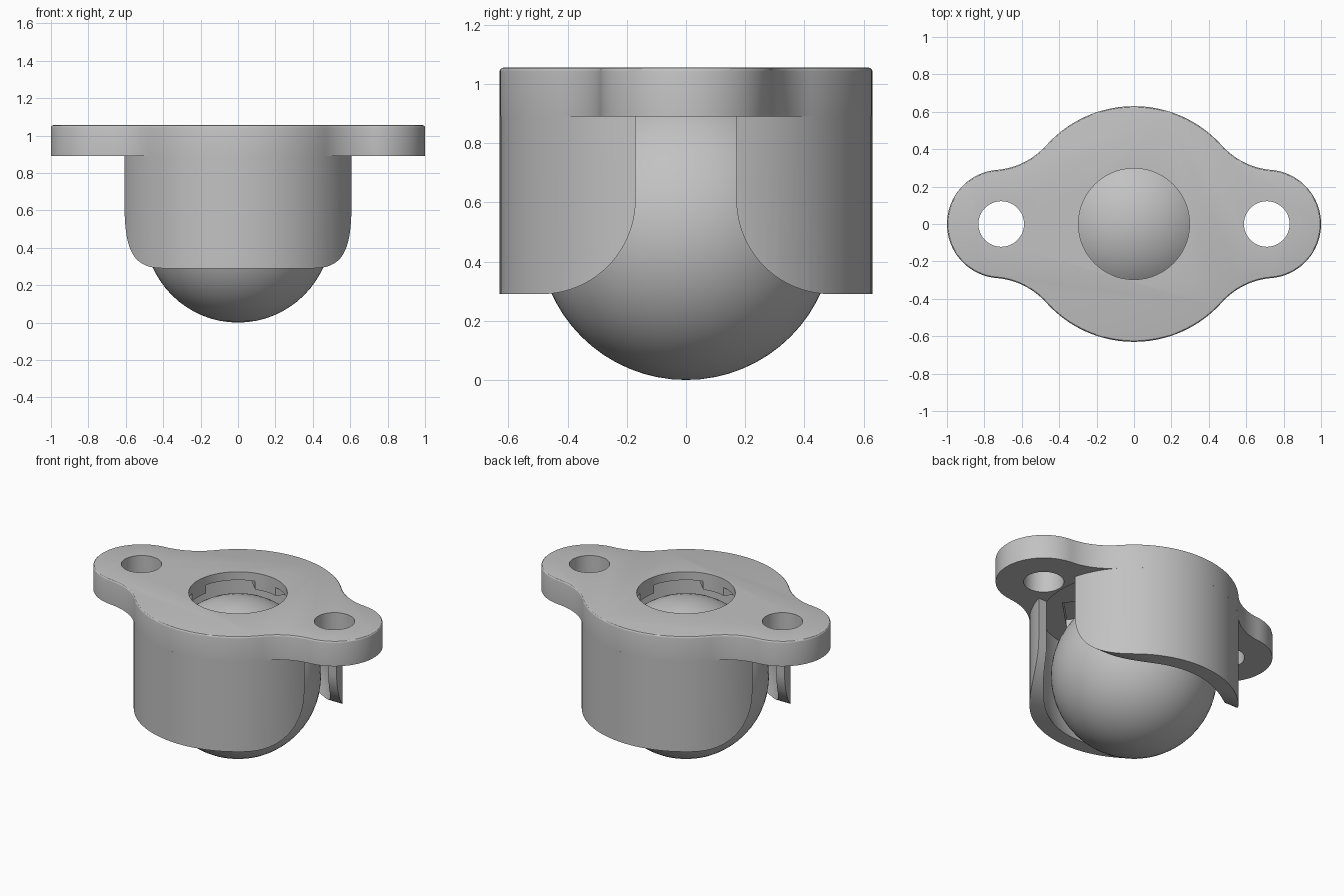
import bpy, bmesh, math
from mathutils import Matrix, Vector

cube = bpy.data.objects.get("Cube")
if cube:
    bpy.data.objects.remove(cube, do_unlink=True)

grey = bpy.data.materials.new("satin grey")
grey.use_nodes = True
grey.diffuse_color = (0.54, 0.54, 0.54, 1)
grey.node_tree.nodes["Principled BSDF"].inputs["Base Color"].default_value = (0.54, 0.54, 0.54, 1)

R_BODY, R_CAVITY, R_LOBE, R_FILLET, LOBE_X = 0.63, 0.57, 0.29, 0.40, 0.71
Z_RIM, Z_FLANGE, Z_TOP, BALL_R = 0.29, 0.89, 1.055, 0.50


def finish(name, bm):
    bmesh.ops.recalc_face_normals(bm, faces=bm.faces)
    mesh = bpy.data.meshes.new(name)
    bm.to_mesh(mesh)
    bm.free()
    mesh.materials.append(grey)
    ob = bpy.data.objects.new(name, mesh)
    bpy.context.collection.objects.link(ob)
    return ob


def prism(name, points, depth):
    """Extrude a closed 3D outline along the depth vector."""
    bm = bmesh.new()
    face = bm.faces.new([bm.verts.new(p) for p in points])
    ext = bmesh.ops.extrude_face_region(bm, geom=[face])
    bmesh.ops.translate(bm, vec=Vector(depth),
                        verts=[v for v in ext["geom"] if isinstance(v, bmesh.types.BMVert)])
    return finish(name, bm)


def arc(cx, cy, r, a0, a1, n):
    return [(cx + r * math.cos(a0 + (a1 - a0) * i / n),
             cy + r * math.sin(a0 + (a1 - a0) * i / n)) for i in range(n + 1)]


def cylinder(name, r, z0, z1, x=0, n=96):
    ring = arc(x, 0, r, 0, math.tau, n)[:-1]
    return prism(name, [(px, py, z0) for px, py in ring], (0, 0, z1 - z0))


def lathe(name, profile, steps=96):
    """Spin a profile of (radius, z) that starts and ends on the axis."""
    bm = bmesh.new()
    vs = [bm.verts.new((r, 0, z)) for r, z in profile]
    es = [bm.edges.new(pair) for pair in zip(vs, vs[1:])]
    bmesh.ops.spin(bm, geom=vs + es, cent=(0, 0, 0), axis=(0, 0, 1),
                   angle=math.tau, steps=steps, use_duplicate=False)
    bmesh.ops.remove_doubles(bm, verts=bm.verts, dist=1e-5)
    return finish(name, bm)


def apply_modifiers(ob):
    deps = bpy.context.evaluated_depsgraph_get()
    mesh = bpy.data.meshes.new_from_object(ob.evaluated_get(deps))
    ob.modifiers.clear()
    ob.data = mesh


def cut(ob, cutter):
    mod = ob.modifiers.new("cut", "BOOLEAN")
    mod.operation, mod.solver, mod.object = "DIFFERENCE", "EXACT", cutter
    apply_modifiers(ob)
    bpy.data.objects.remove(cutter, do_unlink=True)


def smooth(ob, degrees=30):
    bpy.ops.object.select_all(action="DESELECT")
    ob.select_set(True)
    bpy.context.view_layer.objects.active = ob
    bpy.ops.object.shade_smooth_by_angle(angle=math.radians(degrees))


def cavity():
    # Straight bore above the ball centre, rounded bowl below it
    bowl = arc(0, BALL_R, R_CAVITY, -math.pi / 2, 0, 24)
    bowl[0] = (0, BALL_R - R_CAVITY)
    return lathe("cavity_cutter", bowl + [(R_CAVITY, 0.945), (0, 0.945)])


# Flange outline: body circle, concave fillet and lobe in one quarter, then mirrored
d = LOBE_X
fx = (d * d + (R_BODY + R_FILLET) ** 2 - (R_LOBE + R_FILLET) ** 2) / (2 * d)
fy = math.sqrt((R_BODY + R_FILLET) ** 2 - fx * fx)
a_body = math.atan2(fy, fx)
a_lobe = math.atan2(fy, fx - d)
quarter = (arc(d, 0, R_LOBE, 0, a_lobe, 24)
           + arc(fx, fy, R_FILLET, a_lobe - math.pi, a_body - math.pi, 16)[1:]
           + arc(0, 0, R_BODY, a_body, math.pi / 2, 16)[1:])
half = quarter + [(-x, y) for x, y in reversed(quarter[:-1])]
outline = half + [(x, -y) for x, y in reversed(half[1:-1])]

flange = prism("flange", [(x, y, Z_FLANGE) for x, y in outline], (0, 0, Z_TOP - Z_FLANGE))

# Softened upper edge
bm = bmesh.new()
bm.from_mesh(flange.data)
top = [e for e in bm.edges if all(v.co.z > Z_TOP - 0.001 for v in e.verts)]
bmesh.ops.bevel(bm, geom=top, offset=0.012, segments=3, profile=0.5, affect="EDGES")
bm.to_mesh(flange.data)
bm.free()

# Screw holes, ball opening and bore
for side in (-1, 1):
    cut(flange, cylinder("screw_cutter", 0.122, 0.8, 1.2, side * LOBE_X, 48))
cut(flange, cylinder("opening_cutter", 0.297, 0.8, 1.2))
cut(flange, cavity())

# Diagonal notches under the opening
for turn in (1, -1):
    notch = prism("notch_cutter", [(-0.42, -0.15, 0.9), (0.42, -0.15, 0.9),
                                   (0.42, 0.15, 0.9), (-0.42, 0.15, 0.9)], (0, 0, 0.1))
    notch.data.transform(Matrix.Rotation(turn * math.pi / 4, 4, "Z"))
    cut(flange, notch)
smooth(flange)

# Housing walls: a cup with a flared slot through both ends
housing = cylinder("housing_walls", R_BODY, Z_RIM, Z_FLANGE)
cut(housing, cavity())
flare = arc(0.49, 0.61, 0.32, math.pi, 1.5 * math.pi, 20)
right = [(0.17, 1.0)] + flare + [(0.49, 0.1)]
slot = right + [(-y, z) for y, z in reversed(right)]
cut(housing, prism("slot_cutter", [(-1, y, z) for y, z in slot], (2, 0, 0)))
smooth(housing)

# Rolling ball
bm = bmesh.new()
bmesh.ops.create_uvsphere(bm, u_segments=64, v_segments=32, radius=BALL_R,
                          matrix=Matrix.Translation((0, 0, BALL_R)))
smooth(finish("ball", bm), 60)
